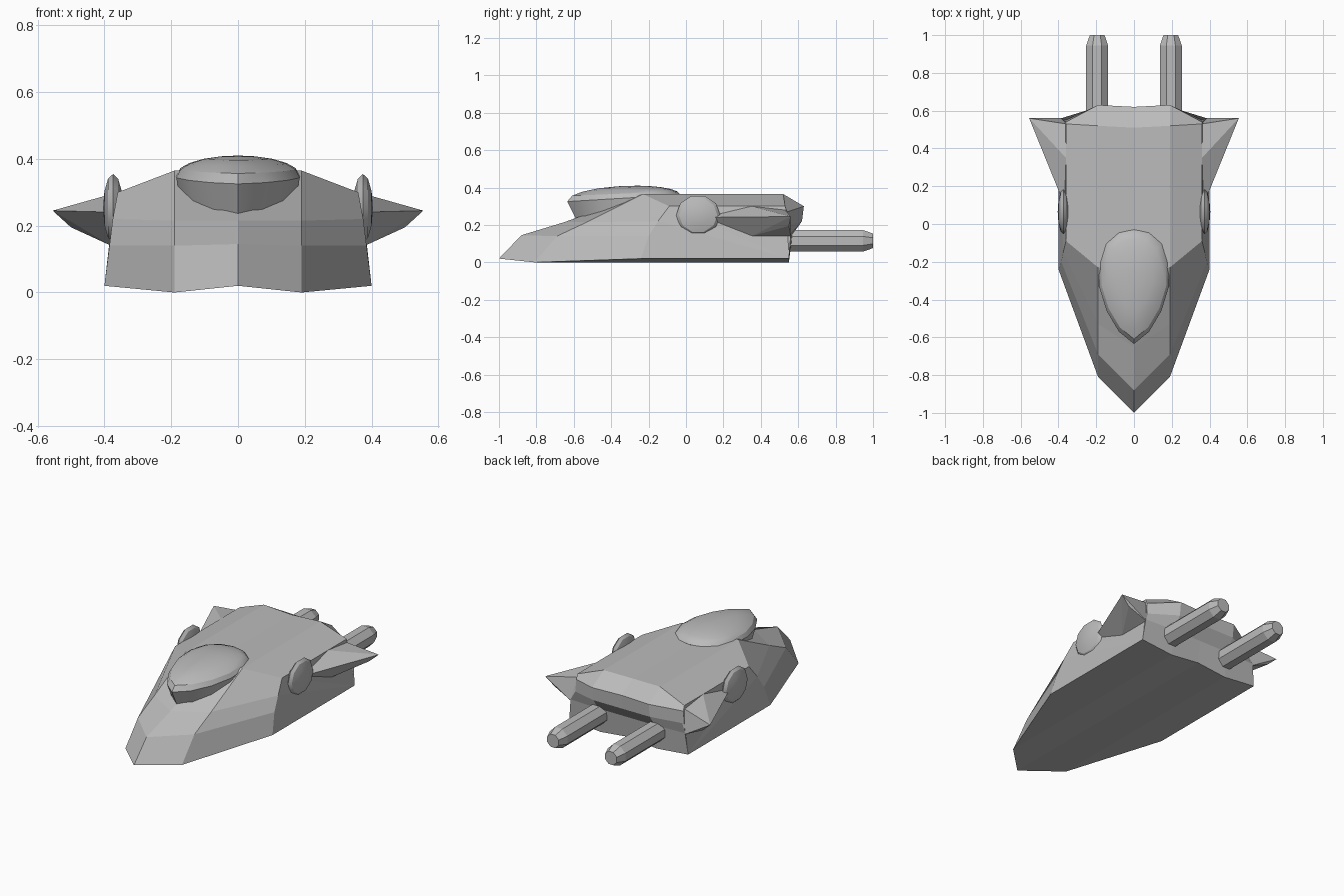
import bpy
import bmesh
import math
from mathutils import Matrix, Vector

default_cube = bpy.data.objects.get("Cube")
if default_cube:
    bpy.data.objects.remove(default_cube, do_unlink=True)

# Single grey finish
grey = bpy.data.materials.new("plain grey")
grey.use_nodes = True
colour = (0.5, 0.5, 0.5, 1)
grey.diffuse_color = colour
grey.node_tree.nodes["Principled BSDF"].inputs["Base Color"].default_value = colour


def finish(name, bm, smooth_angle=None):
    """Turn a bmesh into a named object with the grey finish."""
    bmesh.ops.recalc_face_normals(bm, faces=bm.faces)
    mesh = bpy.data.meshes.new(name)
    bm.to_mesh(mesh)
    bm.free()
    mesh.materials.append(grey)
    obj = bpy.data.objects.new(name, mesh)
    bpy.context.collection.objects.link(obj)
    if smooth_angle:
        bpy.ops.object.select_all(action="DESELECT")
        obj.select_set(True)
        bpy.context.view_layer.objects.active = obj
        bpy.ops.object.shade_smooth_by_angle(angle=math.radians(smooth_angle))
    return obj


def mirror_mesh(bm):
    """Add the right half and weld it along the centre line."""
    copy = bmesh.ops.duplicate(bm, geom=bm.verts[:] + bm.edges[:] + bm.faces[:])
    verts = [item for item in copy["geom"] if isinstance(item, bmesh.types.BMVert)]
    bmesh.ops.scale(bm, vec=(-1, 1, 1), verts=verts)
    bmesh.ops.remove_doubles(bm, verts=bm.verts, dist=0.0001)


def bridge(bm, first, second):
    """Join two closed loops of vertices with faces."""
    count = len(first)
    for i in range(count):
        j = (i + 1) % count
        bm.faces.new((first[i], first[j], second[j], second[i]))


# Hull: closed lengthwise loops at the keel, the deck edge and the outer side
keel = [(0, -1, .02), (0, -.88, .145), (0, -.65, .215), (0, -.25, .36),
        (0, .51, .36), (0, .62, .3), (0, .62, .22), (0, .57, .15), (0, .55, .02)]
deck_edge = [(.19, -.81, 0), (.19, -.69, .14), (.19, -.53, .215), (.19, -.23, .365),
             (.19, .52, .365), (.19, .63, .3), (.19, .62, .22), (.19, .57, .15), (.19, .55, 0)]
outer_side = [(.4, -.24, .02), (.385, -.2, .14), (.375, -.15, .22), (.36, -.09, .3),
              (.36, .53, .3), (.36, .54, .27), (.36, .55, .2), (.385, .56, .15), (.4, .55, .02)]
bm = bmesh.new()
loops = [[bm.verts.new(p) for p in loop] for loop in (keel, deck_edge, outer_side)]
bridge(bm, loops[0], loops[1])
bridge(bm, loops[1], loops[2])
cap = bm.faces.new(loops[2])
bmesh.ops.triangulate(bm, faces=[cap])
mirror_mesh(bm)
finish("hull", bm)

# Canopy: teardrop outline with a tapered skirt and a domed top
outline = [(0, -.635), (.08, -.57), (.145, -.46), (.185, -.33),
           (.185, -.2), (.15, -.1), (.08, -.045), (0, -.03)]
outline += [(-x, y) for x, y in outline[-2:0:-1]]
centre = Vector((0, -.26))
peak = .41


def canopy_ring(bm, scale, drop=0):
    ring = []
    for point in outline:
        rim = .325 + .06 * (point[1] + .635)
        spot = centre + (Vector(point) - centre) * scale
        height = rim + (peak - rim) * math.sqrt(1 - min(scale, 1) ** 2)
        ring.append(bm.verts.new((spot.x, spot.y, .235 if drop else height)))
    return ring


bm = bmesh.new()
base = canopy_ring(bm, .88, drop=1)
rings = [base] + [canopy_ring(bm, s) for s in (1, .93, .78, .55, .28)]
for lower, upper in zip(rings, rings[1:]):
    bridge(bm, lower, upper)
bm.faces.new(base)
top = bm.verts.new((centre.x, centre.y, peak))
for i, vert in enumerate(rings[-1]):
    bm.faces.new((vert, rings[-1][i - 1], top))
finish("canopy", bm, 30)

fin_points = [(.36, .08, .24), (.555, .56, .245), (.36, .35, .3), (.36, .53, .28),
              (.5, .55, .195), (.38, .35, .14), (.38, .56, .14)]
for side, sign in (("left", 1), ("right", -1)):
    # Swept fin
    bm = bmesh.new()
    for x, y, z in fin_points:
        bm.verts.new((sign * x, y, z))
    bmesh.ops.convex_hull(bm, input=bm.verts)
    finish(side + "_fin", bm)

    # Lens-shaped side disc
    bm = bmesh.new()
    place = (Matrix.Translation((sign * .374, .065, .252))
             @ Matrix.Diagonal((.03, .118, .108, 1))
             @ Matrix.Rotation(math.pi / 2, 4, "Y"))
    bmesh.ops.create_uvsphere(bm, u_segments=10, v_segments=6, radius=1, matrix=place)
    finish(side + "_disc", bm, 30)

    # Eight-sided exhaust tube with a tapered end
    bm = bmesh.new()
    sections = []
    for y, radius in ((.4, .063), (.945, .063), (1, .042)):
        angles = [(i + .5) * math.pi / 4 for i in range(8)]
        sections.append([bm.verts.new((sign * .195 + radius * math.cos(a), y,
                                       .115 + radius * math.sin(a))) for a in angles])
    for near, far in zip(sections, sections[1:]):
        bridge(bm, near, far)
    bm.faces.new(sections[0])
    bm.faces.new(sections[-1])
    finish(side + "_exhaust_tube", bm)
